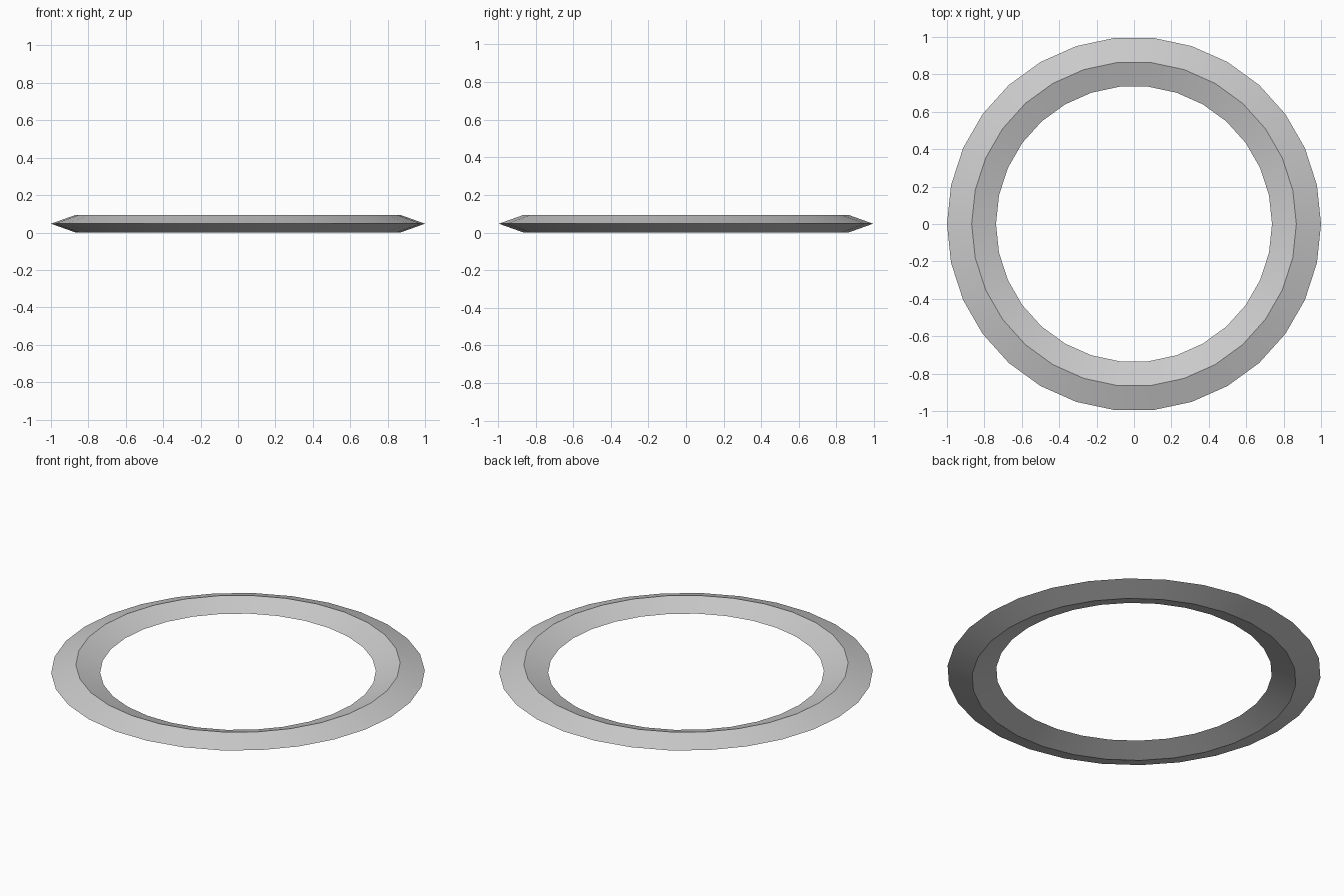
import bpy
import math

if "Cube" in bpy.data.objects:
    bpy.data.objects.remove(bpy.data.objects["Cube"])

SEGMENTS = 30
# Diamond cross-section: (radius, height)
PROFILE = [(1.0, 0.047), (0.868, 0.094), (0.738, 0.047), (0.868, 0.0)]

# Sweep the profile around the z axis
n = len(PROFILE)
verts, faces = [], []
for i in range(SEGMENTS):
    a = 2 * math.pi * i / SEGMENTS
    verts += [(r * math.cos(a), r * math.sin(a), z) for r, z in PROFILE]
    j = (i + 1) % SEGMENTS
    for k in range(n):
        m = (k + 1) % n
        faces.append((i * n + k, j * n + k, j * n + m, i * n + m))

mesh = bpy.data.meshes.new("ring")
mesh.from_pydata(verts, [], faces)
ring = bpy.data.objects.new("ring", mesh)
bpy.context.collection.objects.link(ring)

# Smooth around the ring, sharp along the ridges
bpy.context.view_layer.objects.active = ring
ring.select_set(True)
bpy.ops.object.shade_smooth_by_angle(angle=math.radians(30))
